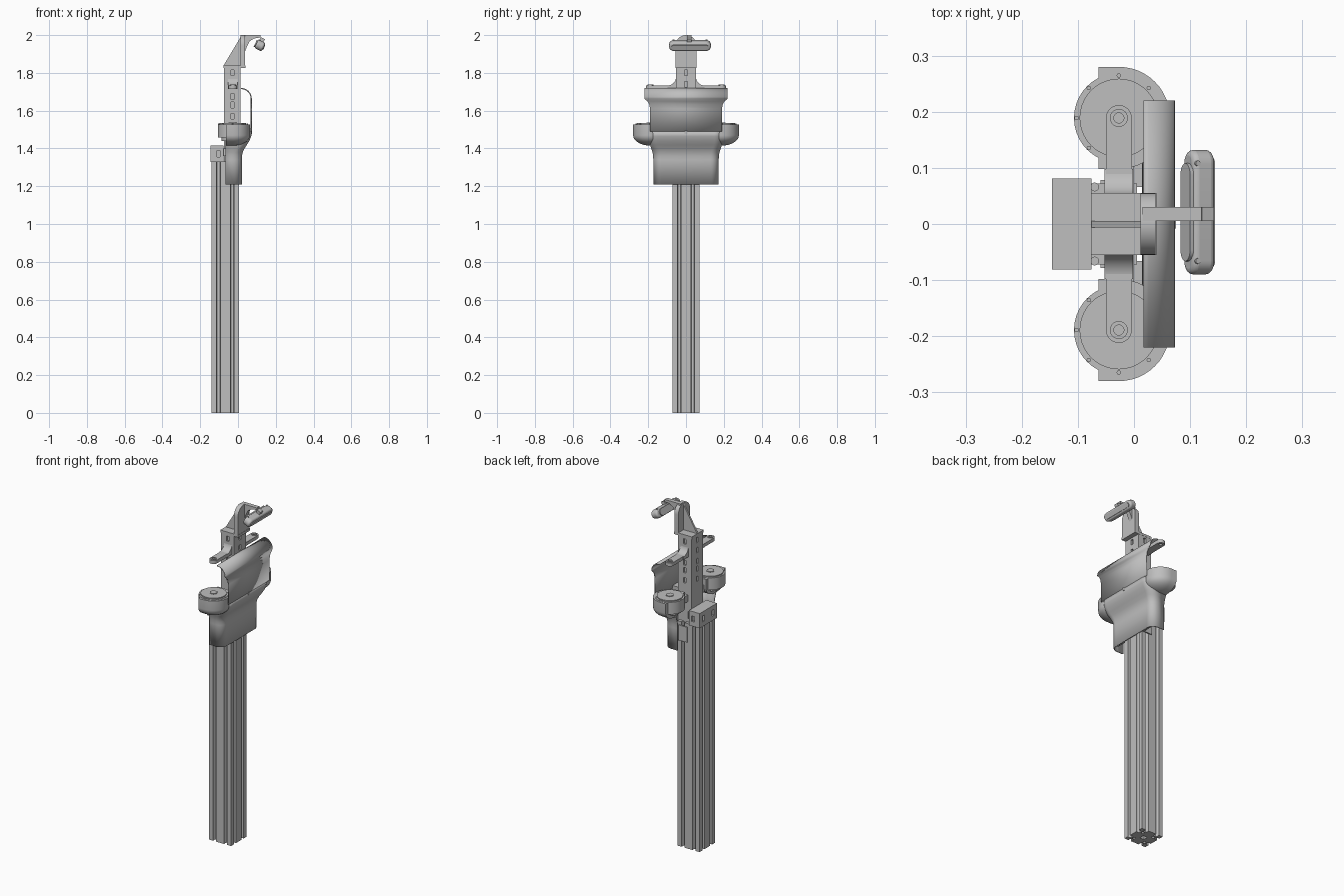
import bpy, bmesh, math
from mathutils import Matrix, Vector

cube = bpy.data.objects.get("Cube")
if cube:
    bpy.data.objects.remove(cube, do_unlink=True)

SHADE = (0.52, 0.52, 0.52, 1)
GREY = bpy.data.materials.new("light grey")
GREY.use_nodes = True
GREY.diffuse_color = SHADE
GREY.node_tree.nodes["Principled BSDF"].inputs["Base Color"].default_value = SHADE
parts = []


def loft(name, rings, closed=True, caps=True):
    bm = bmesh.new()
    vs = [[bm.verts.new(p) for p in r] for r in rings]
    n = len(vs[0])
    for a, b in zip(vs, vs[1:]):
        for i in range(n if closed else n - 1):
            j = (i + 1) % n
            bm.faces.new((a[i], a[j], b[j], b[i]))
    if caps:
        bm.faces.new(vs[0])
        bm.faces.new(vs[-1])
    bmesh.ops.recalc_face_normals(bm, faces=bm.faces[:])
    me = bpy.data.meshes.new(name)
    bm.to_mesh(me)
    bm.free()
    me.materials.append(GREY)
    ob = bpy.data.objects.new(name, me)
    bpy.context.collection.objects.link(ob)
    parts.append(ob)
    return ob


def prism(name, pts, lo, hi, axis="z"):
    place = {"x": lambda a, b, c: (c, a, b), "y": lambda a, b, c: (a, c, b),
             "z": lambda a, b, c: (a, b, c)}[axis]
    return loft(name, [[place(a, b, c) for a, b in pts] for c in (lo, hi)])


def box(name, x0, x1, y0, y1, z0, z1):
    return prism(name, [(x0, y0), (x1, y0), (x1, y1), (x0, y1)], z0, z1)


def arc(cx, cy, r, a0, a1, n=16):
    angles = [math.radians(a0 + (a1 - a0) * i / n) for i in range(n + 1)]
    return [(cx + r * math.cos(t), cy + r * math.sin(t)) for t in angles]


def disc(name, cx, cy, r, z0, z1, n=40):
    return prism(name, arc(cx, cy, r, 0, 360, n)[:-1], z0, z1)


def cut(ob, cutter):
    parts.remove(cutter)
    cutter.hide_render = True
    mod = ob.modifiers.new("cut", "BOOLEAN")
    mod.operation, mod.solver, mod.object = "DIFFERENCE", "EXACT", cutter
    bpy.context.view_layer.objects.active = ob
    bpy.ops.object.modifier_apply(modifier=mod.name)
    bpy.data.objects.remove(cutter, do_unlink=True)


def modify(ob, kind, **settings):
    mod = ob.modifiers.new(kind.lower(), kind)
    for key, value in settings.items():
        setattr(mod, key, value)


# Slotted post: one side of the outline turned four times
H, PX = 0.072, -0.067
slot = [(-0.010, 0), (-0.010, 0.008), (-0.0125, 0.008), (-0.007, 0.022)]
slot += [(-a, d) for a, d in reversed(slot)]
side = [(-H, -H)] + [(c + a, d - H) for c in (-0.036, 0.036) for a, d in slot]
outline = []
for k in range(4):
    turn = Matrix.Rotation(k * math.pi / 2, 2)
    outline += [tuple(turn @ Vector(p)) for p in side]
post = prism("slotted_post", [(x + PX, y) for x, y in outline], 0, 1.33)
for sx in (-1, 1):
    for sy in (-1, 1):
        cut(post, disc("bore", PX + sx * 0.036, sy * 0.036, 0.008, -0.1, 1.5, 16))
cut(post, box("core", PX - 0.014, PX + 0.014, -0.014, 0.014, -0.1, 1.5))

# Bracket on top of the post
bracket = box("post_bracket", -0.146, -0.076, -0.081, 0.081, 1.328, 1.415)
for y in (-0.045, 0.045):
    cut(bracket, box("slot", -0.16, -0.13, y - 0.01, y + 0.01, 1.355, 1.39))
for y in (-0.081, 0.081):
    cut(bracket, box("slot", -0.112, -0.094, y - 0.01, y + 0.01, 1.355, 1.388))

# Upper column with rows of rectangular pockets
column = box("upper_column", -0.073, 0.013, -0.054, 0.054, 1.325, 1.83)
for z in (1.57, 1.63, 1.675, 1.74, 1.80):
    z0, z1 = z - 0.015, z + 0.015
    for s in (-0.054, 0.054):
        cut(column, box("hole", -0.038, -0.022, s - 0.01, s + 0.01, z0, z1))
    for x in (-0.073, 0.013):
        cut(column, box("hole", x - 0.01, x + 0.01, -0.008, 0.008, z0, z1))

# Neck: base plate, arched upright and a central rib with a raised edge
box("neck_base", -0.077, 0.04, -0.055, 0.055, 1.826, 1.84)
prism("neck_upright", [(-0.055, 1.83)] + arc(0, 1.945, 0.055, 180, 0, 20) + [(0.055, 1.83)],
      0.012, 0.038, "x")
prism("neck_rib", [(-0.077, 1.838), (0.014, 1.99), (0.014, 1.838)], -0.006, 0.005, "y")

# Camera arm and tilted capsule camera
prism("camera_arm", [(0.015, 2.0), (0.12, 2.0), (0.12, 1.988), (0.085, 1.982), (0.062, 1.968),
                     (0.05, 1.945), (0.036, 1.91), (0.015, 1.91)], 0.005, 0.03, "y")


def capsule(length, height):
    c, r = length / 2 - height / 2, height / 2
    return arc(c, 0, r, -90, 90, 12) + arc(-c, 0, r, 90, 270, 12)


tilt = Matrix.Translation((0.114, 0.021, 1.946)) @ Matrix.Rotation(math.radians(25), 4, "Y")
body = prism("camera_body", capsule(0.222, 0.05), -0.019, 0.024, "x")
modify(body, "BEVEL", width=0.01, segments=4, limit_method="ANGLE", angle_limit=math.radians(50))
back = prism("camera_back", capsule(0.175, 0.04), -0.025, -0.018, "x")
face = prism("camera_face", capsule(0.196, 0.024), 0.022, 0.028, "x")
tab = box("camera_tab", -0.012, 0.012, -0.016, 0.009, 0.02, 0.042)
screws = [disc("camera_screw", -0.012, y, 0.005, 0.022, 0.027, 12) for y in (-0.087, 0.087)]
for ob in [body, back, face, tab] + screws:
    ob.data.transform(tilt)

# Curved front shell sheet: x, z down the lip and face, flaring out near the top
LIP = arc(0.017, 1.664, 0.053, 90, 0, 10)
profile = [(x, z, 0.22) for x, z in LIP] + [(0.07, 1.65, 0.205), (0.07, 1.635, 0.195),
                                            (0.07, 1.61, 0.19), (0.07, 1.49, 0.19)]
upper = loft("upper_shell", [[(x, -w, z), (x, w, z)] for x, z, w in profile], closed=False, caps=False)

# Lower shell wraps backwards along both sides
levels = [(0.07, 1.49, 0.19), (0.067, 1.465, 0.19), (0.058, 1.442, 0.19), (0.044, 1.42, 0.188),
          (0.031, 1.4, 0.181), (0.022, 1.38, 0.174), (0.018, 1.36, 0.171), (0.017, 1.34, 0.17),
          (0.017, 1.21, 0.17)]
R = 0.04
rings = []
for x, z, w in levels:
    path = [(-0.065, -w)] + arc(x - R, -w + R, R, -90, 0, 8) + arc(x - R, w - R, R, 0, 90, 8)
    rings.append([(a, b, z) for a, b in path + [(-0.065, w)]])
lower = loft("lower_shell", rings, closed=False, caps=False)
for sheet in (upper, lower):
    modify(sheet, "SOLIDIFY", thickness=0.006, offset=0)
box("shell_standoff", 0.01, 0.067, -0.03, 0.03, 1.465, 1.505)
box("shell_button", 0.068, 0.0745, -0.008, 0.008, 1.477, 1.493)

# Parts repeated at both ends of the shell
MX = -0.027
for s, end in ((-1, "front"), (1, "rear")):
    cy = s * 0.189
    # Round-bottomed cup
    steps = [(0.091, 1.526), (0.091, 1.47)]
    steps += [(0.091 * math.cos(t), 1.47 - 0.055 * math.sin(t))
              for t in [math.radians(a) for a in range(12, 85, 12)]]
    loft(end + "_cup", [[(x, y, z) for x, y in [(-0.063, cy - r)] + arc(MX, cy, r, -90, 90, 24)
                         + [(-0.063, cy + r)]] for r, z in steps])
    # Motor
    disc(end + "_motor_base", MX, cy, 0.06, 1.44, 1.46)
    disc(end + "_motor_flange", MX, cy, 0.08, 1.457, 1.528)
    disc(end + "_motor_disc", MX, cy, 0.07, 1.52, 1.534)
    disc(end + "_motor_hub", MX, cy, 0.022, 1.53, 1.538, 6)
    for a in range(0, 360, 45):
        t = math.radians(a)
        disc(end + "_motor_screw", MX + 0.0755 * math.cos(t), cy + 0.0755 * math.sin(t),
             0.004, 1.525, 1.531, 10)
    # Side arm with a round eye and a curved root
    bar = prism(end + "_arm", [(-0.05, s * 0.05)] + arc(MX, cy, 0.023, 180, 180 - s * 180)
                + [(-0.004, s * 0.05)], 1.714, 1.734)
    ring = disc(end + "_arm_ring", MX, cy, 0.016, 1.73, 1.738, 24)
    for ob in (bar, ring):
        cut(ob, disc("eye", MX, cy, 0.009, 1.6, 1.8, 20))
    root = arc(0.098, 1.778, 0.045, 180, 270, 8)
    prism(end + "_arm_root", [(s * y, z) for y, z in root + [(0.098, 1.715), (0.05, 1.715),
                                                            (0.05, 1.778)]], -0.053, -0.002, "x")
    # Bracket tying the shell to the post
    y0, y1 = sorted((s * 0.066, s * 0.14))
    plate = box(end + "_shell_bracket", -0.006, 0.014, y0, y1, 1.22, 1.31)
    cut(plate, box("slot", -0.1, 0.1, s * 0.11 - 0.01, s * 0.11 + 0.01, 1.25, 1.28))
    y0, y1 = sorted((s * 0.071, s * 0.078))
    box(end + "_bracket_foot", -0.06, 0.0, y0, y1, 1.22, 1.31)
    y0, y1 = sorted((s * 0.05, s * 0.11))
    box(end + "_motor_mount", -0.05, 0.0, y0, y1, 1.45, 1.49)
    disc(end + "_bracket_screw", -0.07, s * 0.066, 0.008, 1.36, 1.40, 12)

# Smooth curved surfaces while keeping hard edges
bpy.ops.object.select_all(action="DESELECT")
for ob in parts:
    ob.select_set(True)
bpy.context.view_layer.objects.active = parts[0]
bpy.ops.object.shade_smooth_by_angle(angle=math.radians(30))
